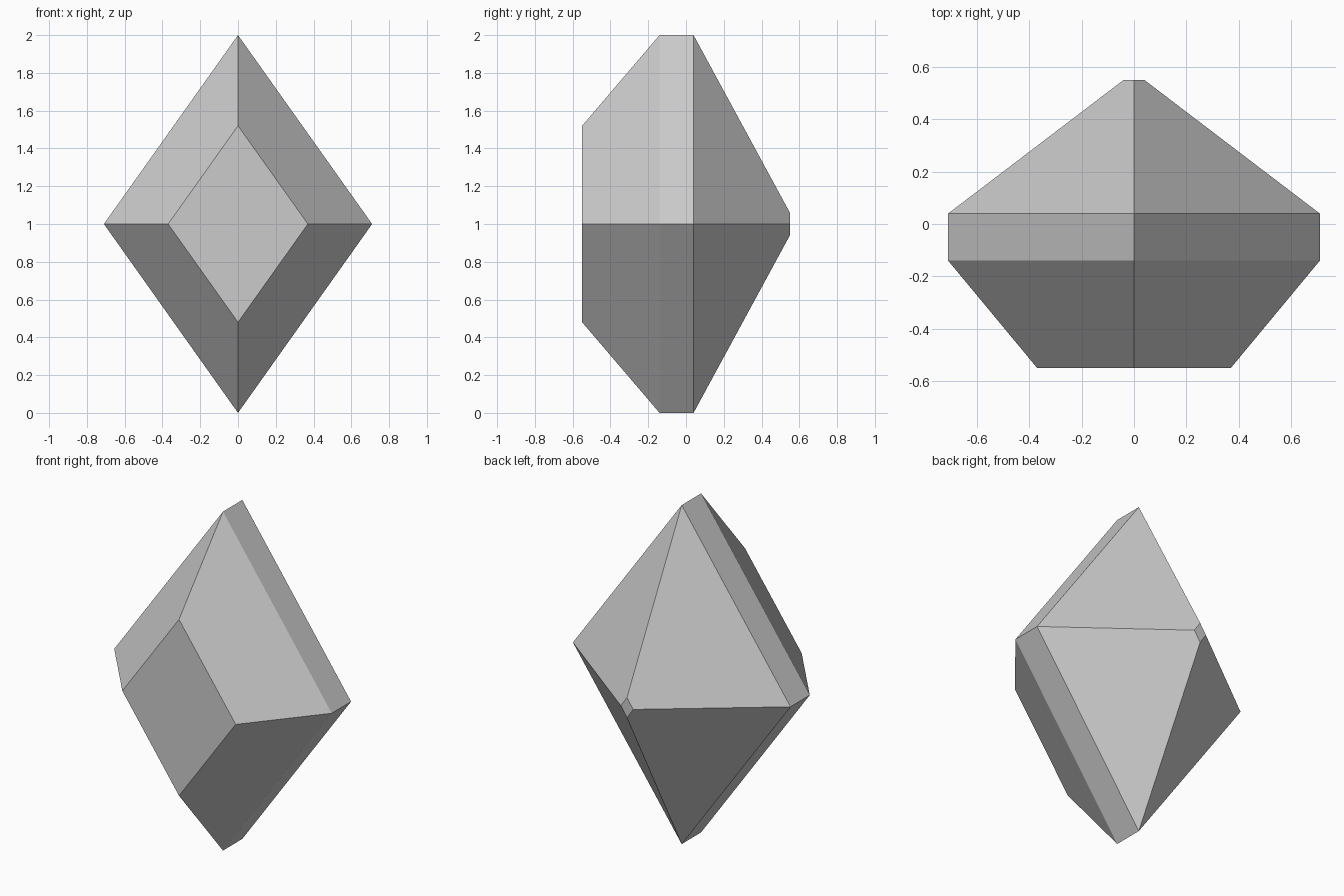
import bpy
import bmesh

if "Cube" in bpy.data.objects:
    bpy.data.objects.remove(bpy.data.objects["Cube"])

# Single grey surface colour
grey = bpy.data.materials.new("gem_grey")
grey.diffuse_color = (0.6, 0.6, 0.6, 1.0)
grey.use_nodes = True
grey.node_tree.nodes["Principled BSDF"].inputs["Base Color"].default_value = grey.diffuse_color

# Diamond-shaped rings from front to back: (y, half width, half height)
RINGS = [
    (-0.55, 0.37, 0.52),   # front table
    (-0.14, 0.71, 1.00),   # front edge of girdle
    (0.04, 0.71, 1.00),    # back edge of girdle
    (0.55, 0.04, 0.06),    # small back tip
]
CENTRE_Z = 1.0


def diamond_ring(bm, y, w, h):
    corners = [(w, 0), (0, h), (-w, 0), (0, -h)]
    return [bm.verts.new((x, y, CENTRE_Z + z)) for x, z in corners]


# Gem: bridge the rings and cap both ends
bm = bmesh.new()
rings = [diamond_ring(bm, *ring) for ring in RINGS]
for a, b in zip(rings, rings[1:]):
    for i in range(4):
        j = (i + 1) % 4
        bm.faces.new((a[i], a[j], b[j], b[i]))
bm.faces.new(rings[0])
bm.faces.new(rings[-1])
bmesh.ops.recalc_face_normals(bm, faces=bm.faces)

mesh = bpy.data.meshes.new("gem")
bm.to_mesh(mesh)
bm.free()
mesh.materials.append(grey)
gem = bpy.data.objects.new("gem", mesh)
bpy.context.collection.objects.link(gem)
